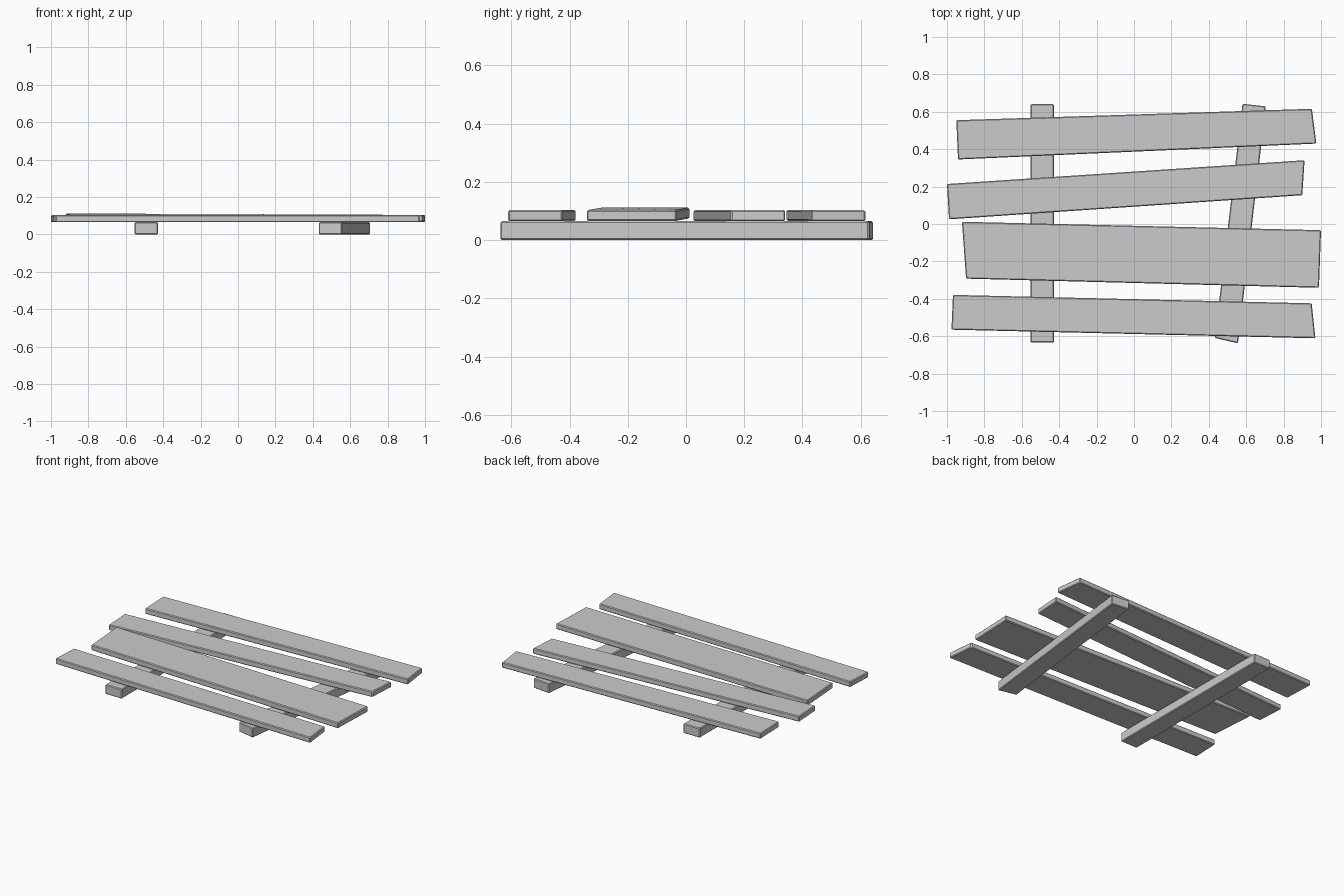
import bpy, bmesh

if "Cube" in bpy.data.objects:
    bpy.data.objects.remove(bpy.data.objects["Cube"])


def board(name, corners, z0, z1, lift_left=0.0, bevel=0.005):
    """Four-cornered board; lift_left raises the two left-hand corners."""
    bm = bmesh.new()
    # corners run back-left, back-right, front-right, front-left
    lifts = [lift_left, 0, 0, lift_left]
    low = [bm.verts.new((x, y, z0 + l)) for (x, y), l in zip(corners, lifts)]
    top = [bm.verts.new((x, y, z1 + l)) for (x, y), l in zip(corners, lifts)]
    bm.faces.new(low)
    bm.faces.new(top[::-1])
    for i in range(4):
        j = (i + 1) % 4
        bm.faces.new((low[j], low[i], top[i], top[j]))
    bmesh.ops.recalc_face_normals(bm, faces=bm.faces[:])
    mesh = bpy.data.meshes.new(name)
    bm.to_mesh(mesh)
    bm.free()
    obj = bpy.data.objects.new(name, mesh)
    bpy.context.collection.objects.link(obj)
    # slightly worn edges
    mod = obj.modifiers.new("worn_edges", 'BEVEL')
    mod.width = bevel
    mod.segments = 1
    return obj


# Support beams underneath
board("left_beam", [(-.553, .641), (-.428, .641), (-.428, -.634), (-.553, -.634)], 0, .065)
board("right_beam", [(.58, .643), (.705, .629), (.556, -.638), (.432, -.609)], 0, .065)

# Uneven planks on top, back to front
board("back_plank", [(-.95, .555), (.951, .616), (.975, .43), (-.941, .345)], .065, .103, .001)
board("narrow_plank", [(-1, .214), (.912, .341), (.9, .154), (-.989, .025)], .065, .103)
board("wide_plank", [(-.92, .012), (1, -.033), (.989, -.341), (-.898, -.292)], .066, .104, .008)
board("front_plank", [(-.968, -.379), (.95, -.424), (.97, -.611), (-.976, -.565)], .065, .103)
